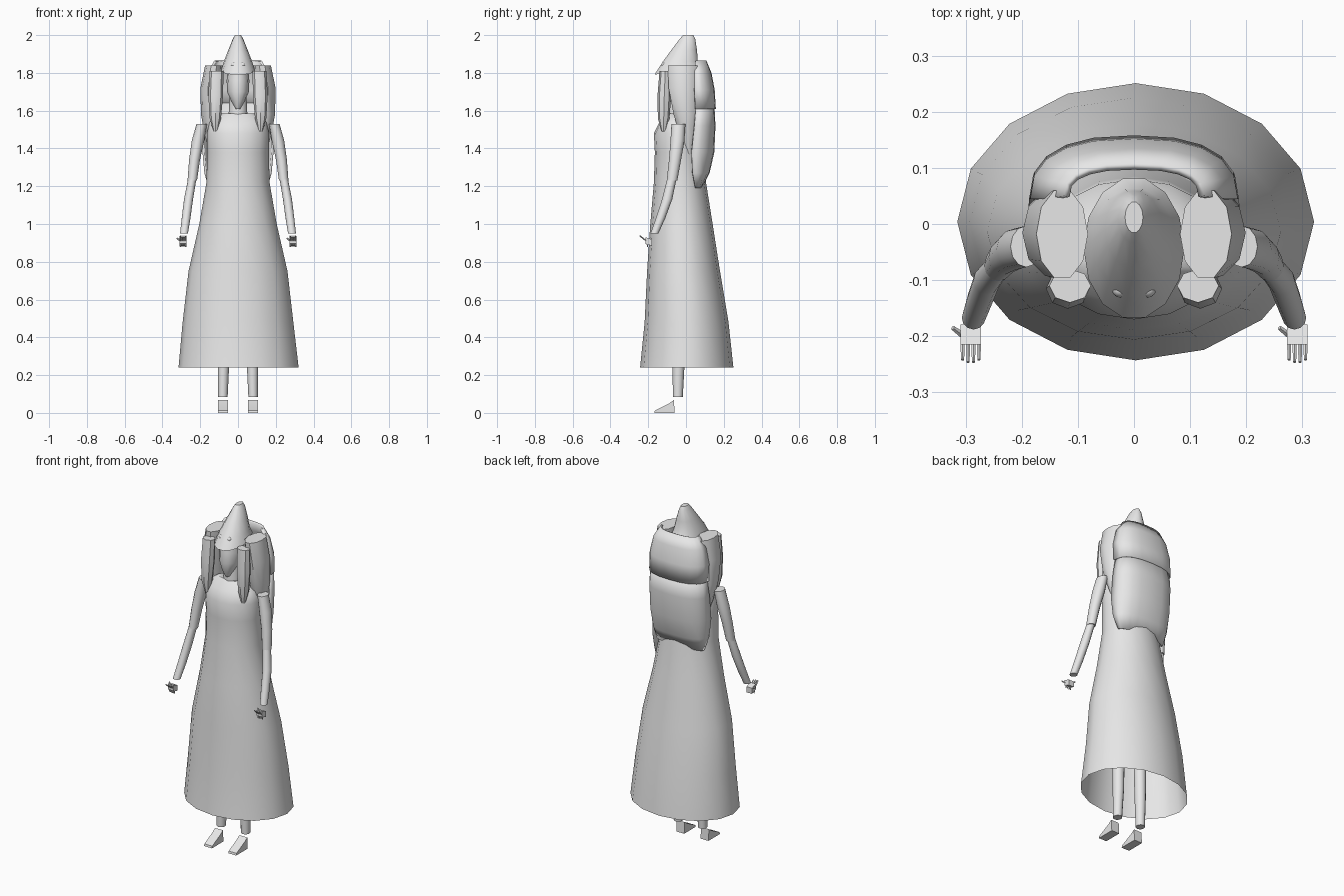
import bpy, bmesh, math
from mathutils import Vector

if "Cube" in bpy.data.objects:
    bpy.data.objects.remove(bpy.data.objects["Cube"])

grey = bpy.data.materials.new("plain_grey")
grey.diffuse_color = (0.8, 0.8, 0.8, 1)
grey.use_nodes = True
grey.node_tree.nodes["Principled BSDF"].inputs["Base Color"].default_value = grey.diffuse_color


def finish(name, bm, angle=40):
    bmesh.ops.recalc_face_normals(bm, faces=bm.faces)
    me = bpy.data.meshes.new(name)
    bm.to_mesh(me)
    bm.free()
    me.materials.append(grey)
    ob = bpy.data.objects.new(name, me)
    bpy.context.collection.objects.link(ob)
    bpy.ops.object.select_all(action='DESELECT')
    ob.select_set(True)
    bpy.context.view_layer.objects.active = ob
    bpy.ops.object.shade_smooth_by_angle(angle=math.radians(angle))
    return ob


def loft(name, rings, sides=12, side=1, top=True, bottom=True, tilt=0.0):
    """Horizontal oval rings (cx, cy, z, rx, ry); tilt lifts the back of the last ring."""
    bm = bmesh.new()
    loops = []
    for k, (cx, cy, z, rx, ry) in enumerate(rings):
        lift = tilt if k == len(rings) - 1 else 0
        loop = []
        for i in range(sides):
            a = math.tau * i / sides
            dz = lift * (1 + math.sin(a)) / 2
            loop.append(bm.verts.new((side * cx + rx * math.cos(a), cy + ry * math.sin(a), z + dz)))
        loops.append(loop)
    for a, b in zip(loops, loops[1:]):
        for i in range(sides):
            j = (i + 1) % sides
            bm.faces.new((a[i], a[j], b[j], b[i]))
    if top:
        bm.faces.new(loops[0])
    if bottom:
        bm.faces.new(loops[-1])
    return finish(name, bm)


def hair_sheet(name, rows, steps=10):
    """Curved sheet wrapping the back: rows of (z, rx, y_end, y_back)."""
    bm = bmesh.new()
    grid = []
    for z, rx, y0, y1 in rows:
        row = []
        for i in range(steps + 1):
            a = math.pi * i / steps
            c, s = math.cos(a), math.sin(a)
            row.append(bm.verts.new((rx * math.copysign(abs(c) ** 0.8, c),
                                     y0 + (y1 - y0) * max(s, 0) ** 0.8, z)))
        grid.append(row)
    for a, b in zip(grid, grid[1:]):
        for i in range(steps):
            bm.faces.new((a[i], a[i + 1], b[i + 1], b[i]))
    ob = finish(name, bm)
    mod = ob.modifiers.new("thickness", 'SOLIDIFY')
    mod.thickness = 0.012
    # keep the thickness inside the outer surface
    mod.offset = -1 if ob.data.polygons[steps // 2].normal.y > 0 else 1


# Long flared dress, open at the hem
loft("dress", [
    (0, -0.06, 1.585, 0.085, 0.035), (0, -0.055, 1.54, 0.15, 0.085),
    (0, -0.045, 1.48, 0.165, 0.125), (0, -0.04, 1.38, 0.163, 0.125),
    (0, -0.032, 1.22, 0.167, 0.138), (0, -0.024, 1.0, 0.205, 0.165),
    (0, -0.013, 0.75, 0.262, 0.193), (0, 0.003, 0.48, 0.293, 0.222),
    (0.003, 0.004, 0.24, 0.318, 0.247)], 16, bottom=False)

# Neck, narrow face and peaked hood
loft("neck", [(0, -0.05, 1.74, 0.042, 0.04), (0, -0.055, 1.57, 0.05, 0.045)])
loft("face", [(0, -0.05, 1.86, 0.05, 0.07), (0, -0.06, 1.76, 0.06, 0.075),
              (0, -0.07, 1.70, 0.058, 0.07), (0, -0.085, 1.65, 0.035, 0.045),
              (0, -0.095, 1.61, 0.012, 0.018)])
loft("hood", [(0, 0.012, 2.0, 0.016, 0.028), (0, 0.008, 1.98, 0.028, 0.042),
              (0, -0.01, 1.92, 0.052, 0.07), (0, -0.03, 1.86, 0.075, 0.095),
              (0, -0.043, 1.79, 0.09, 0.127)], 14, bottom=False, tilt=0.04)

# Back hair in two overlapping sheets
hair_sheet("upper_back_hair", [
    (1.865, 0.125, 0.05, 0.108), (1.80, 0.165, 0.045, 0.135),
    (1.71, 0.185, 0.045, 0.152), (1.61, 0.185, 0.05, 0.158)])
hair_sheet("lower_back_hair", [
    (1.64, 0.175, 0.055, 0.15), (1.52, 0.187, 0.045, 0.156),
    (1.38, 0.188, 0.03, 0.15), (1.27, 0.178, 0.035, 0.125),
    (1.19, 0.155, 0.05, 0.085)])


def bar(bm, p, q, r):
    """Four-sided tapered finger from p to q."""
    p, q = Vector(p), Vector(q)
    m = (q - p).to_track_quat('Z', 'Y').to_matrix().to_4x4()
    m.translation = (p + q) / 2
    bmesh.ops.create_cone(bm, cap_ends=True, segments=5, radius1=r, radius2=r * 0.7,
                          depth=(q - p).length, matrix=m)


for s, tag in ((-1, "left"), (1, "right")):
    # Eye bumps
    bm = bmesh.new()
    bmesh.ops.create_uvsphere(bm, u_segments=10, v_segments=6, radius=0.014)
    bmesh.ops.translate(bm, verts=bm.verts, vec=(s * 0.025, -0.117, 1.842))
    finish(tag + "_eye", bm)

    # Hair locks beside the face
    loft(tag + "_front_lock", [
        (0.114, -0.11, 1.81, 0.037, 0.03), (0.118, -0.115, 1.68, 0.039, 0.036),
        (0.120, -0.118, 1.56, 0.03, 0.031), (0.119, -0.119, 1.49, 0.012, 0.012)], 8, s)
    loft(tag + "_side_lock", [
        (0.128, -0.018, 1.84, 0.046, 0.082), (0.141, -0.016, 1.72, 0.058, 0.08),
        (0.143, -0.003, 1.58, 0.053, 0.066), (0.138, 0.01, 1.47, 0.038, 0.043),
        (0.132, 0.018, 1.37, 0.014, 0.014)], 10, s)

    # Arms
    loft(tag + "_upper_arm", [
        (0.192, -0.04, 1.53, 0.028, 0.037), (0.212, -0.045, 1.44, 0.033, 0.037),
        (0.23, -0.058, 1.34, 0.029, 0.032), (0.242, -0.074, 1.23, 0.025, 0.028)], 12, s)
    loft(tag + "_forearm", [
        (0.243, -0.076, 1.235, 0.022, 0.025), (0.262, -0.1, 1.13, 0.024, 0.027),
        (0.275, -0.135, 1.03, 0.023, 0.025), (0.286, -0.167, 0.95, 0.021, 0.021)], 12, s)

    # Hand: palm, four fingers and a thumb on the same side for both hands
    cx = s * 0.291
    bm = bmesh.new()
    bmesh.ops.create_cube(bm, size=1)
    for v in bm.verts:
        x, y, z = v.co
        v.co = (cx + x * 0.036, -0.197 + y * 0.036, 0.907 + z * 0.034 - y * 0.012)
    for i in range(4):
        fx = cx - 0.0145 + i * 0.0097
        bar(bm, (fx, -0.208, 0.908), (fx, -0.248 + 0.006 * abs(i - 1.5) / 1.5, 0.937), 0.0042)
        bar(bm, (fx, -0.205, 0.902), (fx, -0.205, 0.878), 0.0042)
    bar(bm, (cx - 0.012, -0.2, 0.91), (cx - 0.032, -0.185, 0.925), 0.006)
    finish(tag + "_hand", bm, 30)

    # Legs and wedge-shaped feet
    loft(tag + "_leg", [
        (0.075, -0.04, 0.55, 0.036, 0.036), (0.077, -0.04, 0.25, 0.03, 0.032),
        (0.08, -0.043, 0.083, 0.025, 0.026)], 12, s)
    bm = bmesh.new()
    profile = ((-0.06, 0), (-0.064, 0.068), (-0.09, 0.05), (-0.165, 0.012), (-0.168, 0))
    f = bm.faces.new([bm.verts.new((s * 0.08 - 0.026, y, z)) for y, z in profile])
    ext = bmesh.ops.extrude_face_region(bm, geom=[f])
    bmesh.ops.translate(bm, vec=(0.052, 0, 0),
                        verts=[e for e in ext["geom"] if isinstance(e, bmesh.types.BMVert)])
    finish(tag + "_foot", bm, 30)
